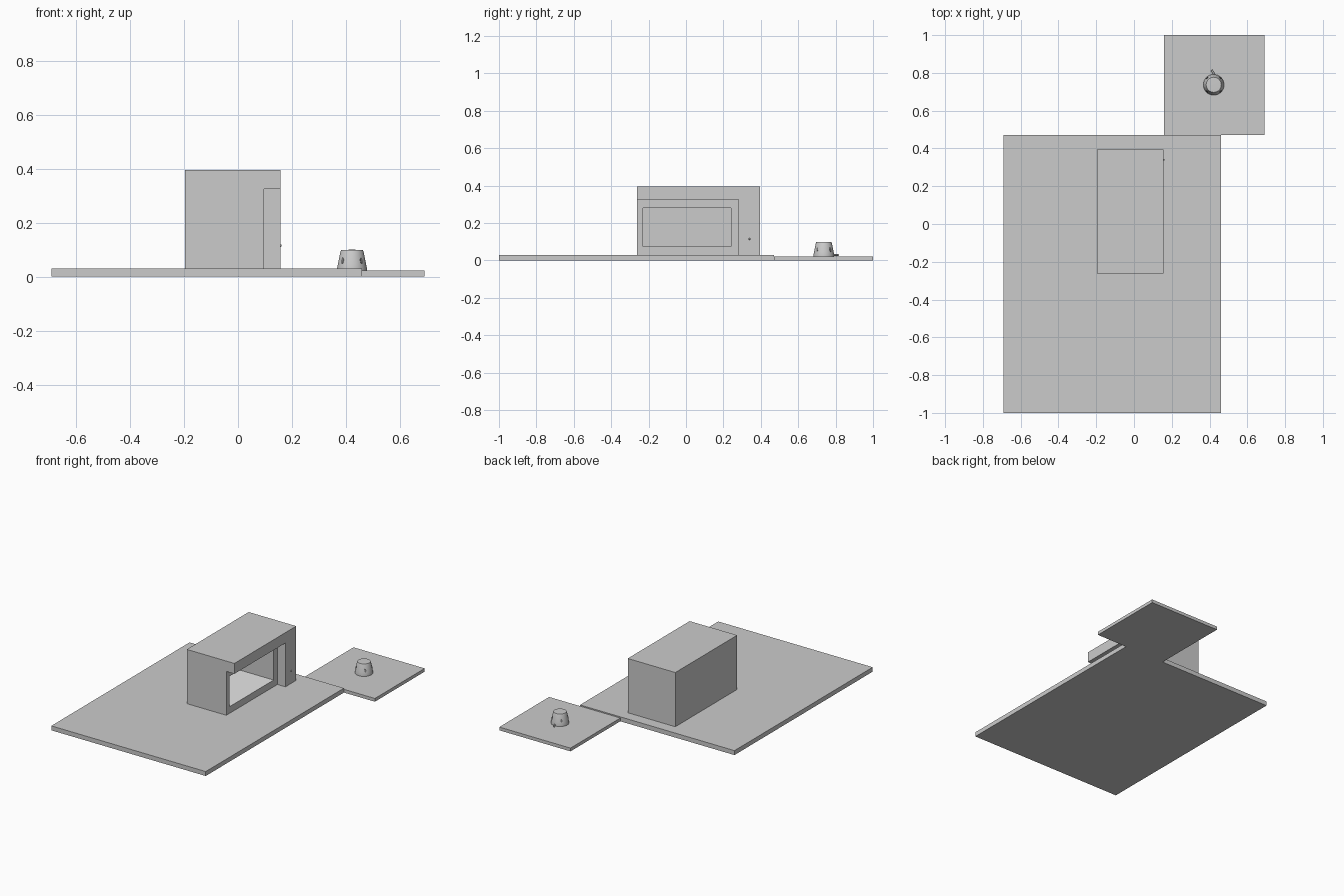
import bpy
import bmesh
import math
from mathutils import Matrix, Vector

old = bpy.data.objects.get("Cube")
if old:
    bpy.data.objects.remove(old, do_unlink=True)


def material(name, value):
    mat = bpy.data.materials.new(name)
    mat.use_nodes = True
    colour = (value, value, value, 1)
    mat.diffuse_color = colour
    mat.node_tree.nodes["Principled BSDF"].inputs["Base Color"].default_value = colour
    return mat


GREY = material("plain grey", 0.6)
PALE = material("pale floor", 0.85)
DARK = material("dark grey", 0.2)


def finish(name, bm, mat):
    bmesh.ops.recalc_face_normals(bm, faces=bm.faces)
    mesh = bpy.data.meshes.new(name)
    bm.to_mesh(mesh)
    bm.free()
    obj = bpy.data.objects.new(name, mesh)
    bpy.context.collection.objects.link(obj)
    mesh.materials.append(mat)
    return obj


def box(name, low, high, mat=GREY):
    low, high = Vector(low), Vector(high)
    bm = bmesh.new()
    bmesh.ops.create_cube(bm, size=1)
    bmesh.ops.scale(bm, vec=high - low, verts=bm.verts)
    bmesh.ops.translate(bm, vec=(low + high) / 2, verts=bm.verts)
    return finish(name, bm, mat)


def activate(obj):
    bpy.ops.object.select_all(action='DESELECT')
    obj.select_set(True)
    bpy.context.view_layer.objects.active = obj


def cut(obj, low, high):
    cutter = box("cutter", low, high)
    cutter.hide_render = True
    mod = obj.modifiers.new("cut", 'BOOLEAN')
    mod.operation = 'DIFFERENCE'
    mod.solver = 'EXACT'
    mod.object = cutter
    activate(obj)
    bpy.ops.object.modifier_apply(modifier=mod.name)
    bpy.data.objects.remove(cutter, do_unlink=True)


# Ground slabs
box("main_slab", (-0.69, -1, 0), (0.46, 0.47, 0.03))
box("small_slab", (0.16, 0.47, 0), (0.69, 1, 0.022))

# Building with a recessed corner and a deep window opening
building = box("building", (-0.197, -0.263, 0.03), (0.157, 0.395, 0.395))
cut(building, (0.097, -0.4, 0.0), (0.3, 0.28, 0.325))
cut(building, (-0.16, -0.23, 0.075), (0.2, 0.24, 0.28))
building.data.materials.append(PALE)
for poly in building.data.polygons:
    if poly.normal.z > 0.9 and poly.center.z < 0.1:
        poly.material_index = 1

# Small knob on the column
bm = bmesh.new()
bmesh.ops.create_uvsphere(bm, u_segments=12, v_segments=8, radius=0.005)
bmesh.ops.translate(bm, vec=(0.157, 0.34, 0.115), verts=bm.verts)
finish("door_knob", bm, GREY)

# Tapered round pod, turned from a profile
CENTRE = Vector((0.422, 0.737, 0.022))
profile = [(0, 0), (0.055, 0), (0.055, 0.01), (0.052, 0.025), (0.043, 0.07),
           (0.04, 0.077), (0, 0.078)]
bm = bmesh.new()
verts = [bm.verts.new((r, 0, z)) for r, z in profile]
edges = [bm.edges.new(pair) for pair in zip(verts, verts[1:])]
bmesh.ops.spin(bm, geom=verts + edges, cent=(0, 0, 0), axis=(0, 0, 1),
               angle=math.tau, steps=32)
bmesh.ops.remove_doubles(bm, verts=bm.verts, dist=0.0001)
bmesh.ops.translate(bm, vec=CENTRE, verts=bm.verts)
pod = finish("pod", bm, GREY)
activate(pod)
bpy.ops.object.shade_smooth_by_angle(angle=math.radians(30))

# Four oval ports around the pod
lean = Matrix.Rotation(math.radians(79), 4, 'Y')
for i in range(4):
    bm = bmesh.new()
    bmesh.ops.create_cone(bm, cap_ends=True, segments=16, radius1=0.012,
                          radius2=0.012, depth=0.004)
    bmesh.ops.scale(bm, vec=(1, 0.5, 1), verts=bm.verts)
    turn = Matrix.Rotation(math.radians(45 + 90 * i), 4, 'Z')
    place = Matrix.Translation(CENTRE) @ turn @ Matrix.Translation((0.049, 0, 0.036)) @ lean
    bmesh.ops.transform(bm, matrix=place, verts=bm.verts)
    finish(f"pod_port_{i + 1}", bm, DARK)

# Short bent pipe behind the pod
curve = bpy.data.curves.new("pod_pipe", 'CURVE')
curve.dimensions = '3D'
curve.bevel_depth = 0.005
curve.bevel_resolution = 2
curve.use_fill_caps = True
spline = curve.splines.new('POLY')
path = [(0.425, 0.785), (0.42, 0.8), (0.41, 0.815)]
spline.points.add(len(path) - 1)
for point, (x, y) in zip(spline.points, path):
    point.co = (x, y, 0.029, 1)
curve.materials.append(GREY)
bpy.context.collection.objects.link(bpy.data.objects.new("pod_pipe", curve))
